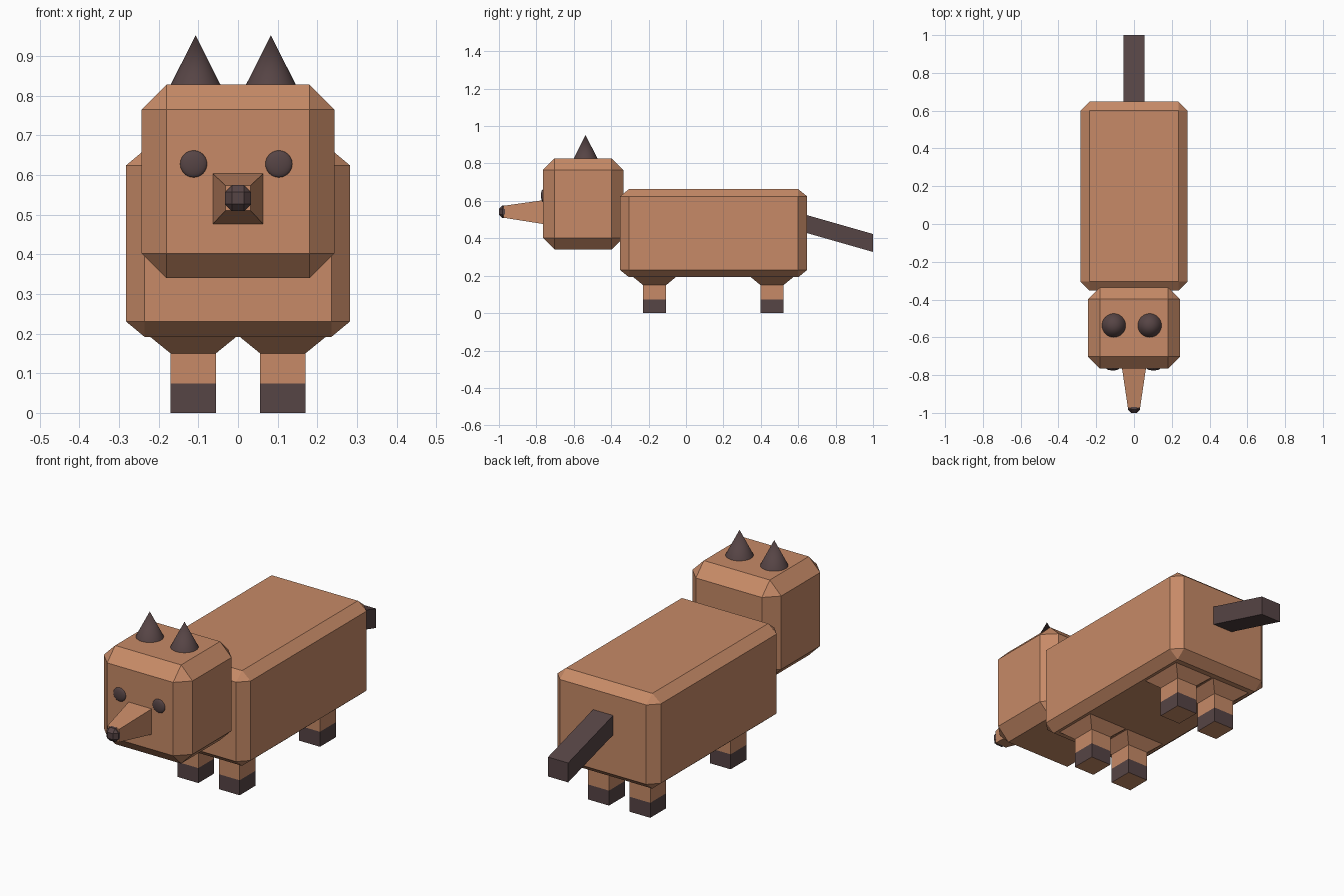
import bpy
import bmesh
from mathutils import Matrix, Vector

cube = bpy.data.objects.get("Cube")
if cube:
    bpy.data.objects.remove(cube, do_unlink=True)


def material(name, rgb):
    mat = bpy.data.materials.new(name)
    mat.use_nodes = True
    mat.diffuse_color = (*rgb, 1)
    bsdf = next(n for n in mat.node_tree.nodes if n.type == "BSDF_PRINCIPLED")
    bsdf.inputs["Base Color"].default_value = (*rgb, 1)
    return mat


fur = material("tan fur", (0.57, 0.255, 0.135))
dark = material("dark brown", (0.093, 0.058, 0.059))


def finish(name, bm, *mats, smooth=False):
    bmesh.ops.recalc_face_normals(bm, faces=bm.faces)
    mesh = bpy.data.meshes.new(name)
    bm.to_mesh(mesh)
    bm.free()
    for mat in mats:
        mesh.materials.append(mat)
    obj = bpy.data.objects.new(name, mesh)
    bpy.context.collection.objects.link(obj)
    if smooth:
        bpy.ops.object.select_all(action="DESELECT")
        obj.select_set(True)
        bpy.context.view_layer.objects.active = obj
        bpy.ops.object.shade_smooth_by_angle()
    return obj


def chamfer_box(name, low, high, chamfer, mat):
    """Box with a separate chamfer width along each axis."""
    low, high, chamfer = Vector(low), Vector(high), Vector(chamfer)
    size = high - low
    bm = bmesh.new()
    bmesh.ops.create_cube(bm, size=1)
    bmesh.ops.scale(bm, verts=bm.verts, vec=[s / c for s, c in zip(size, chamfer)])
    bmesh.ops.bevel(bm, geom=bm.edges[:], offset=1, segments=1,
                    affect="EDGES", profile=0.5)
    bmesh.ops.scale(bm, verts=bm.verts, vec=chamfer)
    bmesh.ops.translate(bm, verts=bm.verts, vec=(low + high) / 2)
    return finish(name, bm, mat)


def loft(rings, to_point):
    """Skin rectangles given as (distance, u, v, half_u, half_v)."""
    bm = bmesh.new()
    loops = []
    for d, u, v, hu, hv in rings:
        loops.append([bm.verts.new(to_point(d, u + a * hu, v + b * hv))
                      for a, b in ((-1, -1), (1, -1), (1, 1), (-1, 1))])
    for lower, upper in zip(loops, loops[1:]):
        for i in range(4):
            j = (i + 1) % 4
            bm.faces.new((lower[i], lower[j], upper[j], upper[i]))
    bm.faces.new(loops[0])
    bm.faces.new(loops[-1])
    return bm


def along_y(d, u, v):
    return (u, d, v)


def along_z(d, u, v):
    return (u, v, d)


# Body and head
chamfer_box("body", (-0.283, -0.353, 0.192), (0.283, 0.648, 0.663),
            (0.047, 0.048, 0.039), fur)
chamfer_box("head", (-0.243, -0.765, 0.34), (0.243, -0.335, 0.828),
            (0.0625, 0.0625, 0.0625), fur)

# Tapered snout with a faceted nose on its tip
finish("snout", loft([(-0.76, 0, 0.54, 0.064, 0.064),
                      (-0.975, 0, 0.542, 0.032, 0.032)], along_y), fur)
chamfer_box("nose", (-0.033, -1, 0.509), (0.033, -0.935, 0.575),
            (0.018, 0.018, 0.018), dark)

# Drooping tail
finish("tail", loft([(0.64, 0, 0.478, 0.055, 0.048),
                     (1.0, 0, 0.375, 0.055, 0.048)], along_y), dark)

# Eyes, shallow domes on the face
for side, x in (("right", -0.112), ("left", 0.103)):
    bm = bmesh.new()
    bmesh.ops.create_uvsphere(bm, u_segments=24, v_segments=12, radius=0.034,
                              matrix=Matrix.Translation((x, -0.765, 0.628))
                              @ Matrix.Diagonal((1, 0.3, 1, 1)))
    finish(side + "_eye", bm, dark, smooth=True)

# Pointed ears
for side, x in (("right", -0.107), ("left", 0.083)):
    bm = bmesh.new()
    bmesh.ops.create_cone(bm, cap_ends=True, segments=32, radius1=0.063,
                          radius2=0, depth=0.125,
                          matrix=Matrix.Translation((x, -0.537, 0.89)))
    finish(side + "_ear", bm, dark, smooth=True)

# Legs flare out under the body and end in dark feet
for end, y in (("front", -0.168), ("back", 0.46)):
    for side, x in (("right", -0.113), ("left", 0.113)):
        bm = loft([(0, x, y, 0.057, 0.062), (0.074, x, y, 0.057, 0.062),
                   (0.15, x, y, 0.057, 0.062), (0.193, x, y, 0.11, 0.114)],
                  along_z)
        for face in bm.faces:
            height = face.calc_center_median().z
            face.material_index = 1 if 0.01 < height < 0.074 else 0
        finish(f"{end}_{side}_leg", bm, fur, dark)
